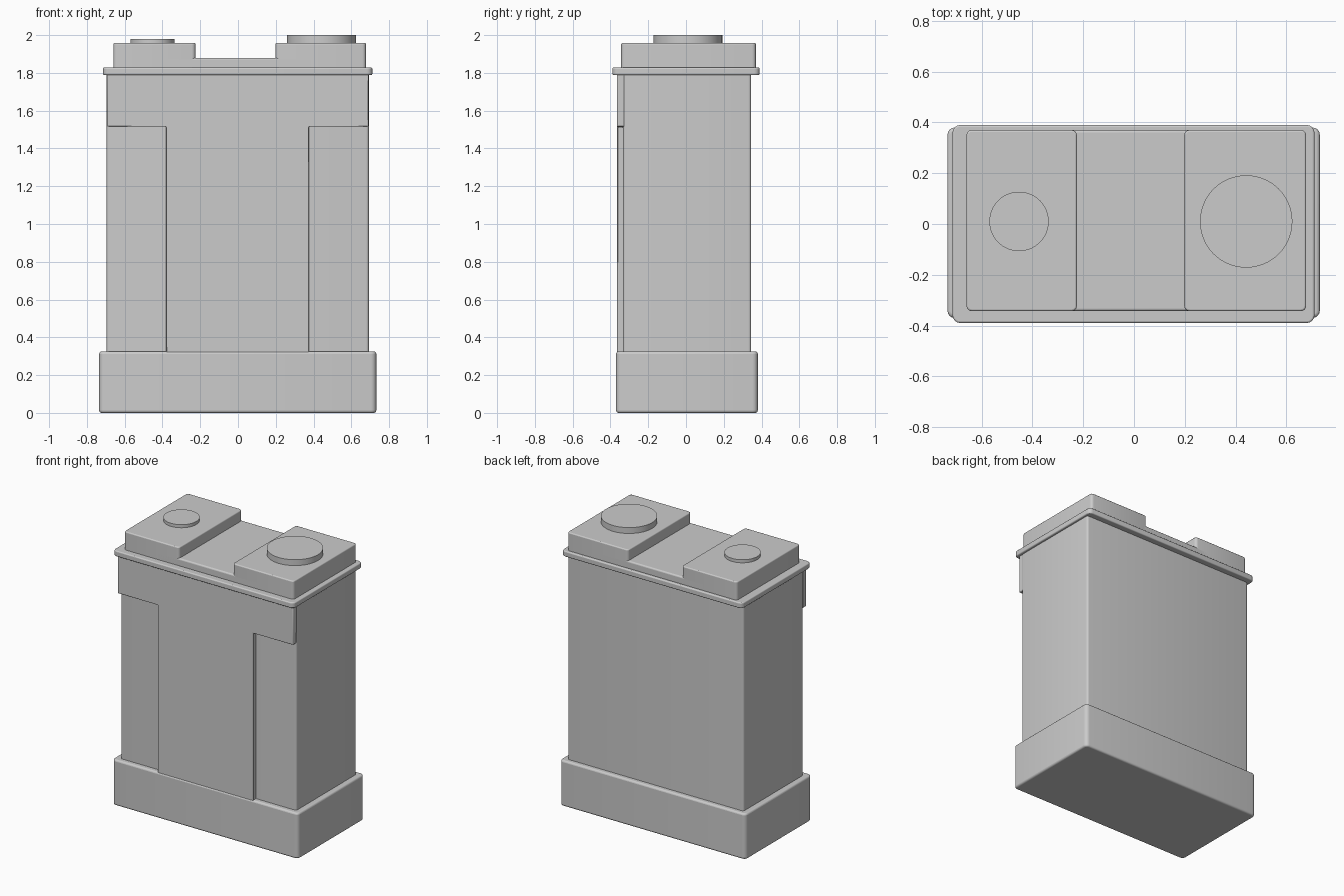
import bpy, bmesh, math

cube = bpy.data.objects.get("Cube")
if cube:
    bpy.data.objects.remove(cube, do_unlink=True)

grey = bpy.data.materials.new("light grey")
grey.use_nodes = True
grey.diffuse_color = (0.6, 0.6, 0.6, 1)
grey.node_tree.nodes["Principled BSDF"].inputs["Base Color"].default_value = (0.6, 0.6, 0.6, 1)


def finish(name, bm, bevel=0.0, segments=3):
    bmesh.ops.recalc_face_normals(bm, faces=bm.faces)
    mesh = bpy.data.meshes.new(name)
    bm.to_mesh(mesh)
    bm.free()
    mesh.materials.append(grey)
    obj = bpy.data.objects.new(name, mesh)
    bpy.context.collection.objects.link(obj)
    if bevel:
        mod = obj.modifiers.new("Rounded edges", "BEVEL")
        mod.width, mod.segments = bevel, segments
        mod.limit_method = "ANGLE"
    bpy.ops.object.select_all(action="DESELECT")
    obj.select_set(True)
    bpy.context.view_layer.objects.active = obj
    bpy.ops.object.shade_smooth_by_angle(angle=math.radians(35))
    return obj


def box(name, x, y, z, bevel, corner=0.0):
    """Box from (min, max) spans, with optional wider upright corners."""
    bm = bmesh.new()
    bmesh.ops.create_cube(bm, size=1)
    for v in bm.verts:
        v.co = [s[0] if c < 0 else s[1] for c, s in zip(v.co, (x, y, z))]
    if corner:
        upright = [e for e in bm.edges if abs(e.verts[0].co.z - e.verts[1].co.z) > 1e-4]
        bmesh.ops.bevel(bm, geom=upright, offset=corner, segments=4,
                        profile=0.5, affect="EDGES")
    return finish(name, bm, bevel)


def disc(name, x, y, radius, bottom, top):
    bm = bmesh.new()
    bmesh.ops.create_cone(bm, cap_ends=True, segments=64, radius1=radius,
                          radius2=radius, depth=top - bottom)
    bmesh.ops.translate(bm, verts=bm.verts, vec=(x, y, (bottom + top) / 2))
    return finish(name, bm)


# Main case
box("base", (-0.735, 0.732), (-0.37, 0.38), (0, 0.325), 0.012, 0.028)
box("body", (-0.695, 0.693), (-0.333, 0.345), (0.3, 1.8), 0.006, 0.015)
box("rim", (-0.715, 0.711), (-0.39, 0.39), (1.788, 1.828), 0.007, 0.03)

# T-shaped raised front panel
outline = [(-0.38, 0.31), (0.375, 0.31), (0.375, 1.515), (0.69, 1.515),
           (0.69, 1.8), (-0.693, 1.8), (-0.693, 1.515), (-0.38, 1.515)]
bm = bmesh.new()
face = bm.faces.new([bm.verts.new((x, -0.365, z)) for x, z in outline])
made = bmesh.ops.extrude_face_region(bm, geom=[face])["geom"]
bmesh.ops.translate(bm, verts=[g for g in made if isinstance(g, bmesh.types.BMVert)],
                    vec=(0, 0.04, 0))
finish("front_panel", bm, 0.005, 2)

# Lid: low deck between two raised blocks, each with a round terminal
depth = (-0.343, 0.37)
box("lid_deck", (-0.4, 0.4), depth, (1.82, 1.88), 0.01)
box("right_block", (-0.66, -0.225), depth, (1.82, 1.958), 0.007, 0.02)
box("left_block", (0.198, 0.678), depth, (1.82, 1.958), 0.007, 0.02)
disc("right_terminal", -0.453, 0.01, 0.117, 1.95, 1.98)
disc("left_terminal", 0.442, 0.01, 0.182, 1.95, 2.0)
